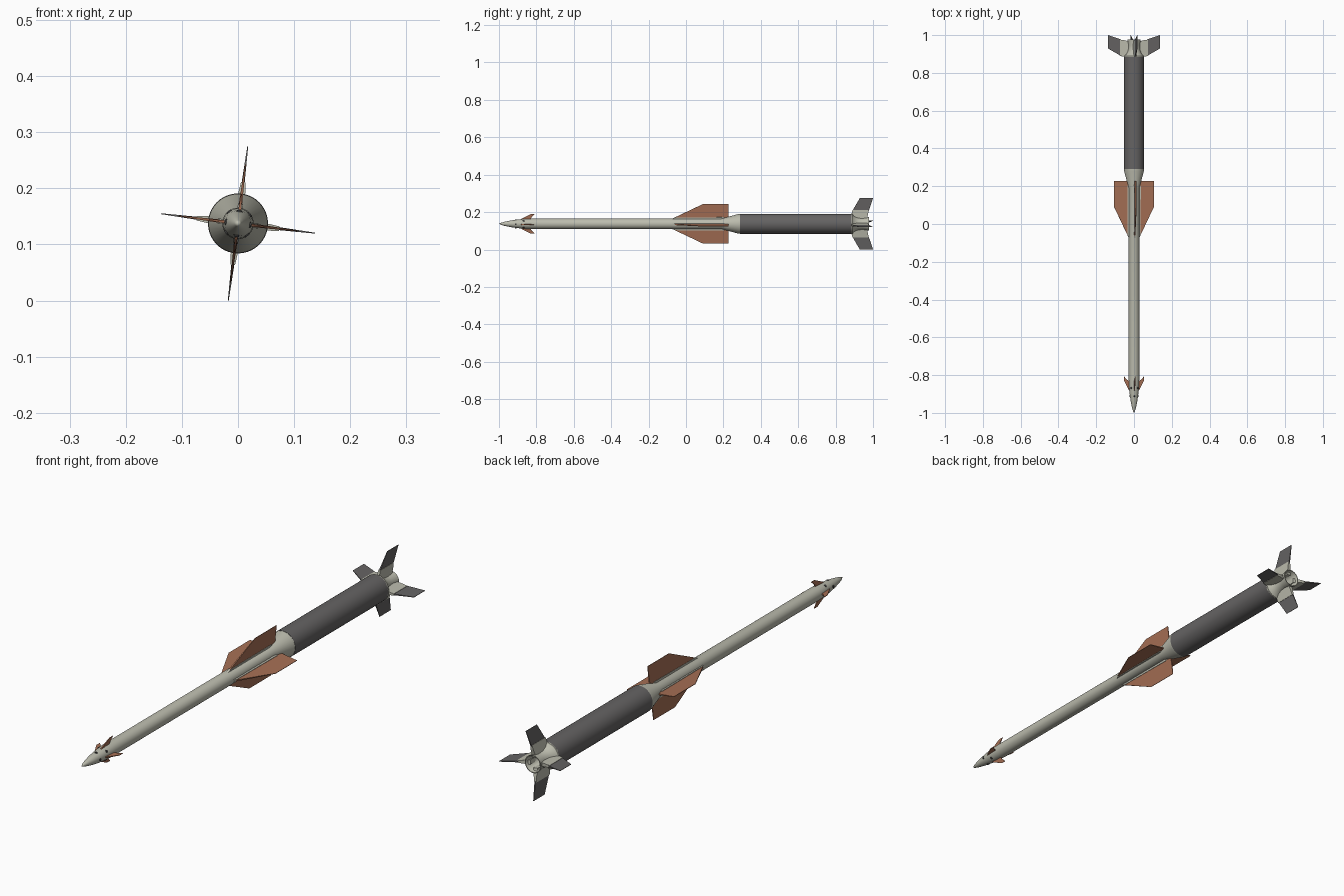
import bpy, bmesh
from math import pi, radians, cos, sin
from mathutils import Matrix, Vector

if "Cube" in bpy.data.objects:
    bpy.data.objects.remove(bpy.data.objects["Cube"])

ZC = 0.1375          # height of the long axis
ROLL = radians(7.2)  # roll of the fins about the axis


def material(name, rgb):
    m = bpy.data.materials.new(name)
    m.diffuse_color = (*rgb, 1)
    m.use_nodes = True
    m.node_tree.nodes["Principled BSDF"].inputs["Base Color"].default_value = m.diffuse_color
    return m


PALE = material("pale_paint", (0.50, 0.50, 0.42))
DARK = material("dark_casing", (0.13, 0.125, 0.125))
RUST = material("rust_fin", (0.38, 0.16, 0.09))
BLACK = material("port_black", (0.05, 0.05, 0.05))


def finish(name, bm, mat, smooth=True):
    bmesh.ops.recalc_face_normals(bm, faces=bm.faces)
    me = bpy.data.meshes.new(name)
    bm.to_mesh(me)
    bm.free()
    ob = bpy.data.objects.new(name, me)
    bpy.context.collection.objects.link(ob)
    ob.location.z = ZC
    me.materials.append(mat)
    if smooth:
        bpy.ops.object.select_all(action='DESELECT')
        ob.select_set(True)
        bpy.context.view_layer.objects.active = ob
        bpy.ops.object.shade_smooth_by_angle(angle=radians(30))
    return ob


def lathe(name, profile, mat, segs=40):
    """Revolve (radius, y) points around the long axis."""
    bm = bmesh.new()
    vs = [bm.verts.new((r, y, 0)) for r, y in profile]
    es = [bm.edges.new(p) for p in zip(vs, vs[1:])]
    bmesh.ops.spin(bm, geom=vs + es, cent=(0, 0, 0), axis=(0, 1, 0),
                   angle=2 * pi, steps=segs)
    bmesh.ops.remove_doubles(bm, verts=bm.verts, dist=1e-5)
    return finish(name, bm, mat)


def cross(name, outline, mat):
    """Four plates from a (radius, y, half thickness) outline."""
    bm = bmesh.new()
    for k in range(4):
        rot = Matrix.Rotation(ROLL + k * pi / 2, 3, 'Y')
        a, b = ([bm.verts.new(rot @ Vector((s * t, y, r))) for r, y, t in outline]
                for s in (-1, 1))
        bm.faces.new(a)
        bm.faces.new(b[::-1])
        for i in range(len(a)):
            j = (i + 1) % len(a)
            bm.faces.new((a[i], b[i], b[j], a[j]))
    return finish(name, bm, mat, False)


# Pointed nose, slim front tube and flare
lathe("front_body", [(0, -1), (0.006, -0.988), (0.012, -0.966), (0.018, -0.935),
                     (0.023, -0.9), (0.0265, -0.86), (0.028, -0.82), (0.028, 0.19),
                     (0.0525, 0.28), (0.053, 0.295), (0, 0.295)], PALE)

# Booster casing
lathe("booster", [(0, 0.29), (0.0535, 0.29), (0.0535, 0.885), (0, 0.885)], DARK)

# Tail: end ring, waist and hollow nozzle
lathe("tail_nozzle", [(0, 0.882), (0.0535, 0.882), (0.0535, 0.889), (0.041, 0.9),
                      (0.033, 0.92), (0.031, 0.945), (0.036, 0.978), (0.033, 0.978),
                      (0.022, 0.94), (0.014, 0.91), (0, 0.91)], PALE)

# Tail fin brackets and fins
cross("tail_fin_brackets", [(0.02, 0.886, 0.009), (0.056, 0.886, 0.006),
                            (0.074, 0.89, 0.004), (0.074, 0.976, 0.004),
                            (0.056, 0.974, 0.006), (0.02, 0.965, 0.009)], PALE)
cross("tail_fins", [(0.07, 0.89, 0.0028), (0.138, 0.929, 0.0008),
                    (0.138, 1.0, 0.0008), (0.07, 0.977, 0.0028)], DARK)

# Wings with root fairings
cross("wing_fairings", [(0.022, -0.085, 0.0045), (0.034, -0.06, 0.0045),
                        (0.036, 0.2, 0.0045), (0.022, 0.222, 0.0045)], PALE)
cross("wings", [(0.024, -0.075, 0.003), (0.034, -0.06, 0.003), (0.106, 0.09, 0.0009),
                (0.106, 0.227, 0.0009), (0.024, 0.227, 0.003)], RUST)

# Small swept nose fins
cross("nose_fins", [(0.02, -0.885, 0.0025), (0.028, -0.878, 0.0025),
                    (0.0525, -0.83, 0.001), (0.0525, -0.808, 0.001),
                    (0.036, -0.826, 0.002), (0.02, -0.832, 0.0025)], RUST)

# Round sensor ports on the nose, two staggered rings
bm = bmesh.new()
for y, radius, offset in ((-0.91, 0.0218, 0), (-0.868, 0.026, pi / 4)):
    for k in range(4):
        a = ROLL + offset + k * pi / 2
        place = (Matrix.Translation((radius * sin(a), y, radius * cos(a)))
                 @ Matrix.Rotation(a, 4, 'Y'))
        bmesh.ops.create_cone(bm, cap_ends=True, segments=14, radius1=0.0055,
                              radius2=0.0045, depth=0.004, matrix=place)
finish("nose_ports", bm, BLACK)
